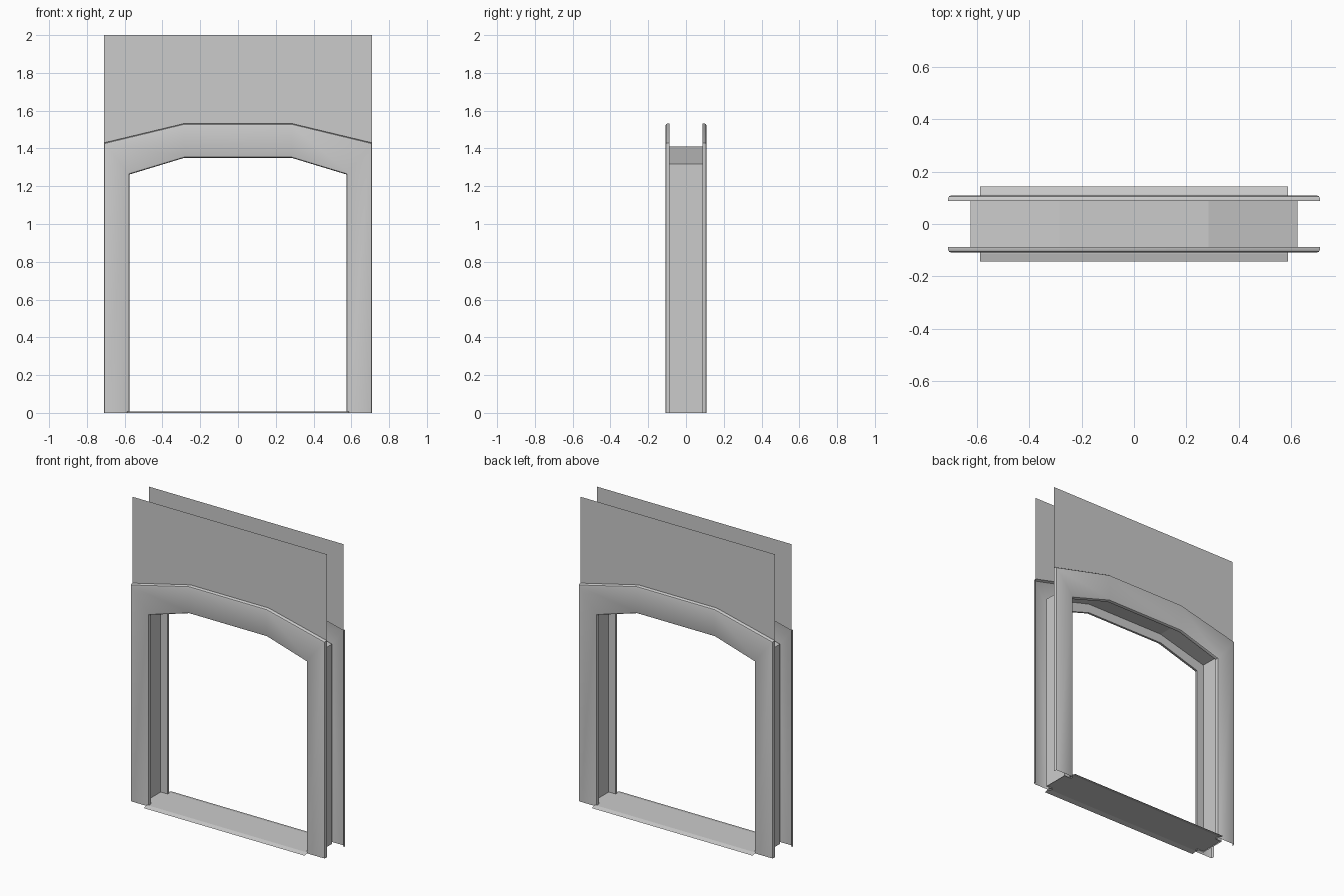
import bpy
import math

if "Cube" in bpy.data.objects:
    bpy.data.objects.remove(bpy.data.objects["Cube"])

# Half-arch paths (x, z), right side from floor to crown
OUTER = [(0.71, 0.0), (0.71, 1.43), (0.285, 1.532)]
INNER = [(0.575, 0.0), (0.575, 1.262), (0.285, 1.35)]
JAMB = [(0.625, 0.0), (0.625, 1.318), (0.285, 1.41)]
WALL_Y, FACE_Y = 0.087, 0.109


def full(path):
    """Mirror a half path into a complete arch running left to right."""
    return [(-x, z) for x, z in path] + path[::-1]


def blend(t):
    """Path lying between the outer (0) and inner (1) trim edge."""
    return [(a + (c - a) * t, b + (d - b) * t if b else 0.0)
            for (a, b), (c, d) in zip(OUTER, INNER)]


def make(name, verts, faces, smooth=False):
    mesh = bpy.data.meshes.new(name)
    mesh.from_pydata(verts, [], faces)
    mesh.update()
    ob = bpy.data.objects.new(name, mesh)
    bpy.context.collection.objects.link(ob)
    if smooth:
        bpy.ops.object.select_all(action='DESELECT')
        ob.select_set(True)
        bpy.context.view_layer.objects.active = ob
        bpy.ops.object.shade_smooth_by_angle(angle=math.radians(35))
    return ob


def loft(name, rows, s=1, smooth=False):
    """Skin a list of (half path, y); s=-1 turns it round to the back."""
    verts = [(s * x, s * y, z) for path, y in rows for x, z in full(path)]
    n = len(full(rows[0][0]))
    faces = [(r * n + c, (r + 1) * n + c, (r + 1) * n + c + 1, r * n + c + 1)
             for r in range(len(rows) - 1) for c in range(n - 1)]
    return make(name, verts, faces, smooth)


# Hollow trim cross-section: rounded outer lip, face, rounded inner lip
section = [(0, WALL_Y), (0, 0.099), (0.025, 0.106), (0.08, FACE_Y),
           (0.94, FACE_Y), (0.98, 0.106), (1, 0.1), (1, WALL_Y)]

for side, s in (("front", 1), ("back", -1)):
    # Door trim with the return that meets the jamb
    rows = [(blend(t), -y) for t, y in section] + [(JAMB, -WALL_Y)]
    loft(side + "_trim", rows, s, True)

    # Flat wall panel above the trim
    top = [(x, 2.0) for x, z in OUTER[1:]]
    loft(side + "_wall_panel", [(top, -WALL_Y), (OUTER[1:], -WALL_Y)], s)

# Recessed jamb lining between the two trims
loft("jamb_lining", [(JAMB, -WALL_Y), (JAMB, WALL_Y)])

# Threshold: level centre with a sloped nose on each side
strips = [(-0.144, 0.0, 0.588), (-0.112, 0.008, 0.588), (-WALL_Y, 0.008, 0.588),
          (-WALL_Y, 0.008, 0.625), (WALL_Y, 0.008, 0.625), (WALL_Y, 0.008, 0.588),
          (0.112, 0.008, 0.588), (0.144, 0.0, 0.588)]
verts = [(sx * w, y, z) for y, z, w in strips for sx in (-1, 1)]
faces = [(2 * i, 2 * i + 1, 2 * i + 3, 2 * i + 2) for i in (0, 1, 3, 5, 6)]
make("threshold", verts, faces)
